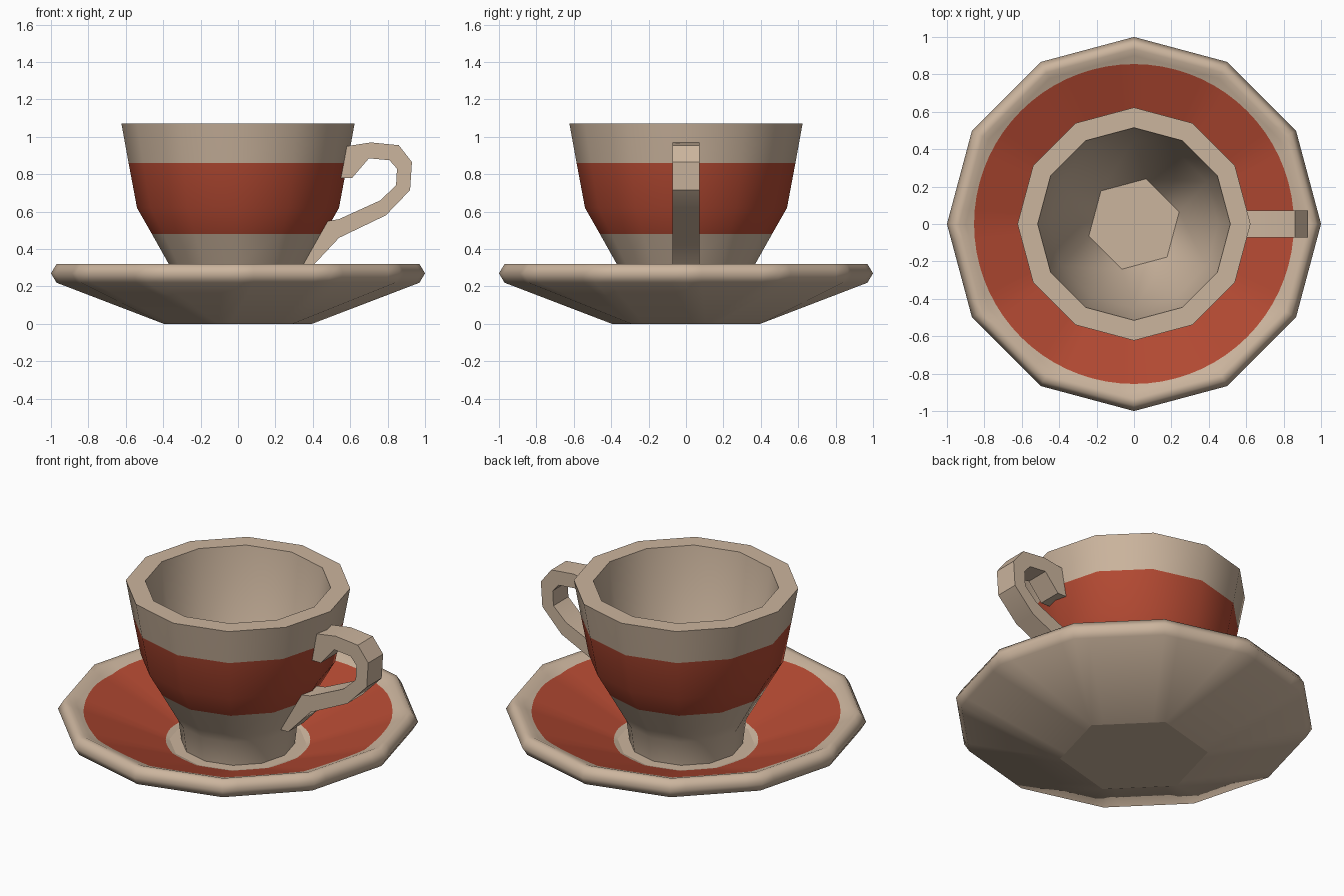
import bpy, bmesh, math
from math import cos, sin, radians

if "Cube" in bpy.data.objects:
    bpy.data.objects.remove(bpy.data.objects["Cube"])


def material(name, rgb):
    m = bpy.data.materials.new(name)
    m.diffuse_color = (*rgb, 1)
    m.use_nodes = True
    m.node_tree.nodes["Principled BSDF"].inputs["Base Color"].default_value = m.diffuse_color
    return m


cream = material("cream_glaze", (0.60, 0.46, 0.34))
red = material("brick_red_glaze", (0.45, 0.067, 0.032))
A = cos(radians(15))


def twelve(r, z, sub):
    """12-sided ring, each side split into sub pieces."""
    pts = []
    for i in range(12 * sub):
        k, t = i // sub, (i % sub) / sub
        a, b = radians(30 * k), radians(30 * k + 30)
        pts.append((r * (cos(a) * (1 - t) + cos(b) * t),
                    r * (sin(a) * (1 - t) + sin(b) * t), z))
    return pts


def hexagon(r, z, sub):
    """Hexagon onto which pairs of the 12 corners collapse."""
    pts = []
    for i in range(12 * sub):
        k, t = i // sub, (i % sub) / sub
        t = t if k % 2 else 0
        a = radians(15 + 60 * (k // 2))
        b = a + radians(60)
        pts.append((r * (cos(a) * (1 - t) + cos(b) * t),
                    r * (sin(a) * (1 - t) + sin(b) * t), z))
    return pts


def circle_on_facets(r, sub, lo, hi):
    """True circle painted on the 12 facets between profile points lo and hi."""
    pts = []
    for i in range(12 * sub):
        a = radians(30 * i / sub)
        d = radians(30 * (i % sub) / sub - 15)
        t = (r * cos(d) / A - lo[0]) / (hi[0] - lo[0])
        pts.append((r * cos(a), r * sin(a), lo[1] + t * (hi[1] - lo[1])))
    return pts


def skin(name, rings, red_bands, angle):
    """Join rings into a closed surface; red_bands lists painted strips."""
    bm = bmesh.new()
    vs = [[bm.verts.new(p) for p in ring] for ring in rings]
    n = len(rings[0])
    for j in range(len(vs) - 1):
        for i in range(n):
            q = (i + 1) % n
            f = bm.faces.new((vs[j][i], vs[j][q], vs[j + 1][q], vs[j + 1][i]))
            f.material_index = int(j in red_bands)
    bm.faces.new(vs[0][::-1])
    bm.faces.new(vs[-1])
    bmesh.ops.remove_doubles(bm, verts=bm.verts, dist=1e-4)
    return finish(name, bm, angle)


def finish(name, bm, angle):
    bmesh.ops.recalc_face_normals(bm, faces=bm.faces)
    me = bpy.data.meshes.new(name)
    bm.to_mesh(me)
    bm.free()
    me.materials.append(cream)
    me.materials.append(red)
    ob = bpy.data.objects.new(name, me)
    bpy.context.collection.objects.link(ob)
    bpy.ops.object.select_all(action='DESELECT')
    ob.select_set(True)
    bpy.context.view_layer.objects.active = ob
    bpy.ops.object.shade_smooth_by_angle(angle=radians(angle))
    for p in me.polygons:          # flat caps
        if len(p.vertices) > 4:
            p.use_smooth = False
    return ob


# Saucer: hexagonal foot, rounded rim, red ring inside
S = 6
lo, hi = (0.38, 0.11), (0.90, 0.305)
skin("saucer", [
    hexagon(0.41, 0, S),
    twelve(0.97, 0.22, S), twelve(1.0, 0.27, S), twelve(0.97, 0.32, S),
    twelve(0.935, 0.32, S), twelve(*hi, S),
    circle_on_facets(0.855, S, lo, hi), circle_on_facets(0.40, S, lo, hi),
    twelve(*lo, S)], {6}, 65)

# Cup: outside going up, over the lip, and down inside
skin("cup", [
    twelve(0.315, 0.11, 1), twelve(0.335, 0.26, 1), twelve(0.37, 0.32, 1),
    twelve(0.46, 0.48, 1), twelve(0.54, 0.62, 1), twelve(0.585, 0.86, 1),
    twelve(0.623, 1.07, 1), twelve(0.515, 1.07, 1), twelve(0.45, 0.62, 1),
    hexagon(0.25, 0.19, 1)], {3, 4}, 40)

# Handle: side outline extruded across its width
outline = [(.58, .95), (.71, .97), (.86, .955), (.93, .865), (.92, .715),
           (.79, .58), (.54, .46), (.39, .30), (.33, .30), (.48, .55),
           (.54, .56), (.76, .66), (.845, .74), (.85, .83), (.81, .875),
           (.70, .885), (.61, .78), (.55, .78)]
bm = bmesh.new()
face = bm.faces.new([bm.verts.new((x, -0.072, z)) for x, z in outline])
ext = bmesh.ops.extrude_face_region(bm, geom=[face], use_keep_orig=True)
bmesh.ops.translate(bm, vec=(0, 0.144, 0),
                    verts=[g for g in ext["geom"] if isinstance(g, bmesh.types.BMVert)])
finish("handle", bm, 40)
